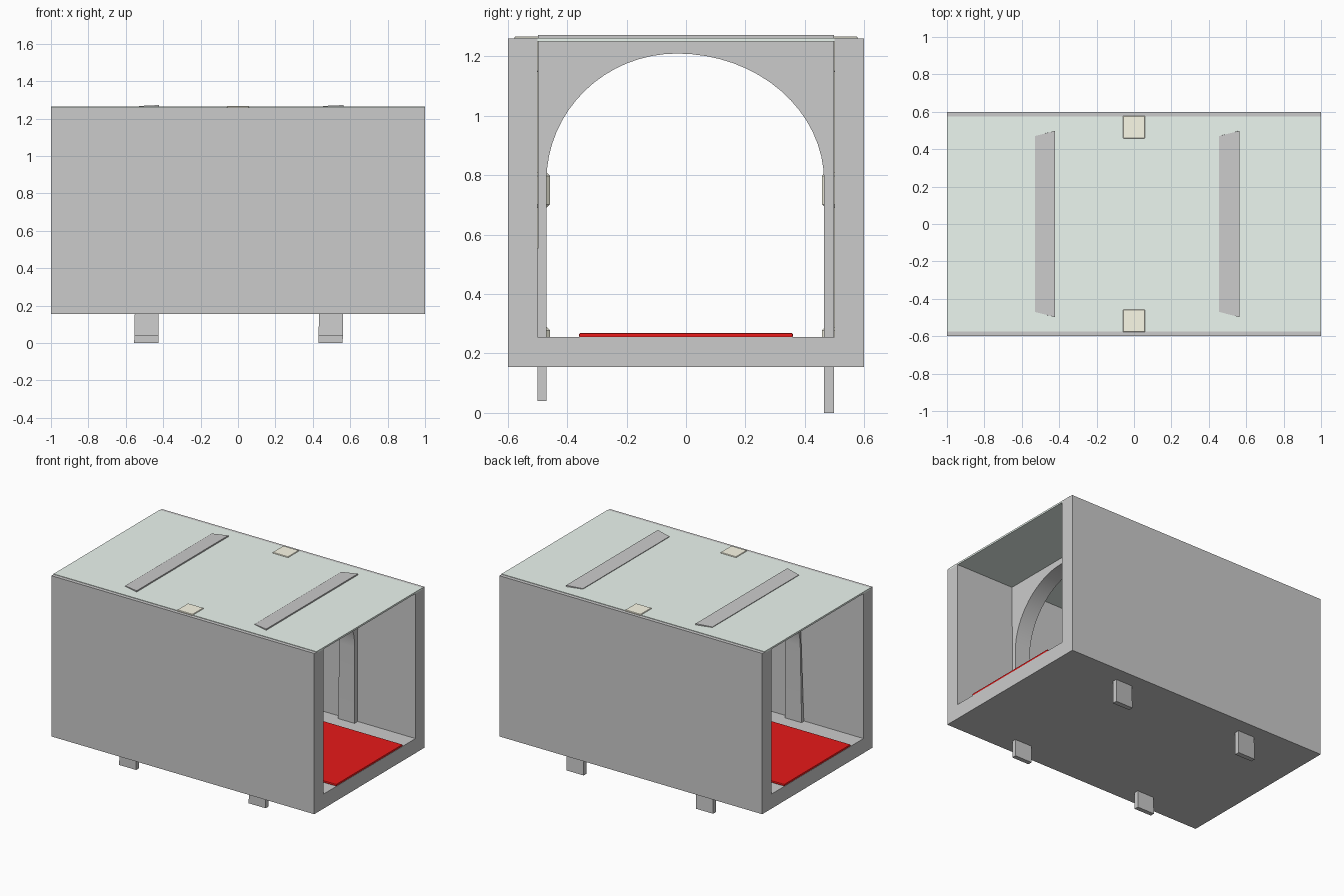
import bpy, bmesh, math

if "Cube" in bpy.data.objects:
    bpy.data.objects.remove(bpy.data.objects["Cube"])


def material(name, rgb):
    m = bpy.data.materials.new(name)
    m.diffuse_color = (*rgb, 1)
    m.use_nodes = True
    m.node_tree.nodes["Principled BSDF"].inputs["Base Color"].default_value = m.diffuse_color
    return m


GLASS = material("green_glass", (0.84, 0.93, 0.87))
LAMP = material("pale_lamp", (0.97, 0.95, 0.80))
RED = material("red_carpet", (0.8, 0.01, 0.01))


def box(name, lo, hi, mat=None, bevel=0.0, segments=1):
    bpy.ops.mesh.primitive_cube_add(size=1, location=[(a + b) / 2 for a, b in zip(lo, hi)])
    ob = bpy.context.object
    ob.name = name
    ob.scale = [b - a for a, b in zip(lo, hi)]
    bpy.ops.object.transform_apply(location=False, rotation=False, scale=True)
    if mat:
        ob.data.materials.append(mat)
    if bevel:
        mod = ob.modifiers.new("bevel", 'BEVEL')
        mod.width, mod.segments = bevel, segments
    return ob


def loft(name, back, front):
    """Solid between two matching loops of 3D points."""
    bm = bmesh.new()
    a = [bm.verts.new(p) for p in back]
    b = [bm.verts.new(p) for p in front]
    n = len(a)
    bm.faces.new(a)
    bm.faces.new(b)
    for i in range(n):
        j = (i + 1) % n
        bm.faces.new((a[i], a[j], b[j], b[i]))
    bmesh.ops.recalc_face_normals(bm, faces=bm.faces)
    me = bpy.data.meshes.new(name)
    bm.to_mesh(me)
    bm.free()
    ob = bpy.data.objects.new(name, me)
    bpy.context.collection.objects.link(ob)
    return ob


# Corridor shell: floor and two side walls
u = [(-.6, .155), (.6, .155), (.6, 1.26), (.5, 1.26),
     (.5, .255), (-.5, .255), (-.5, 1.26), (-.6, 1.26)]
loft("corridor_shell", [(-1, y, z) for y, z in u], [(1, y, z) for y, z in u])

# Glass roof and carpet
box("glass_roof", (-1, -.575, 1.251), (1, .575, 1.263), GLASS)
box("carpet", (-1, -.36, .254), (1, .36, .269), RED, bevel=.005, segments=2)

# Arched ribs, tapering slightly towards their back face
SEG = 32
inner = [(-.47, .04)]
for i in range(SEG + 1):
    t = math.pi * (1 - i / SEG)
    r = .44 if math.cos(t) < 0 else .495
    inner.append((-.03 + r * math.cos(t), .78 + .43 * math.sin(t)))
inner.append((.465, 0))


def rib_loop(x_low, x_high, top_half, top_z, x0):
    pts = inner + [(.498, 0), (top_half, top_z), (-top_half, top_z), (-.5, .04)]
    return [(x0 + x_low + (x_high - x_low) * z / 1.27, y, z) for y, z in pts]


for name, x0 in (("left_rib", -.49), ("right_rib", .495)):
    rib = loft(name, rib_loop(-.065, -.04, .47, 1.267, x0),
               rib_loop(.065, .068, .498, 1.272, x0))
    bpy.ops.object.select_all(action='DESELECT')
    rib.select_set(True)
    bpy.context.view_layer.objects.active = rib
    bpy.ops.object.shade_smooth_by_angle(angle=math.radians(30))

# Lamps set into the walls, joined by a thin light strip on each side
for side, s in (("front", -1), ("back", 1)):
    for level, z in (("low", .23), ("middle", .75), ("high", 1.208)):
        y = s * .518
        box(f"{side}_{level}_lamp", (-.06, y - .06, z - .06), (.06, y + .06, z + .06),
            LAMP, bevel=.012 if level != "high" else .003)
    box(f"{side}_light_strip", (-.02, s * .5 - .004, .25), (.02, s * .5 + .004, 1.252), LAMP)
